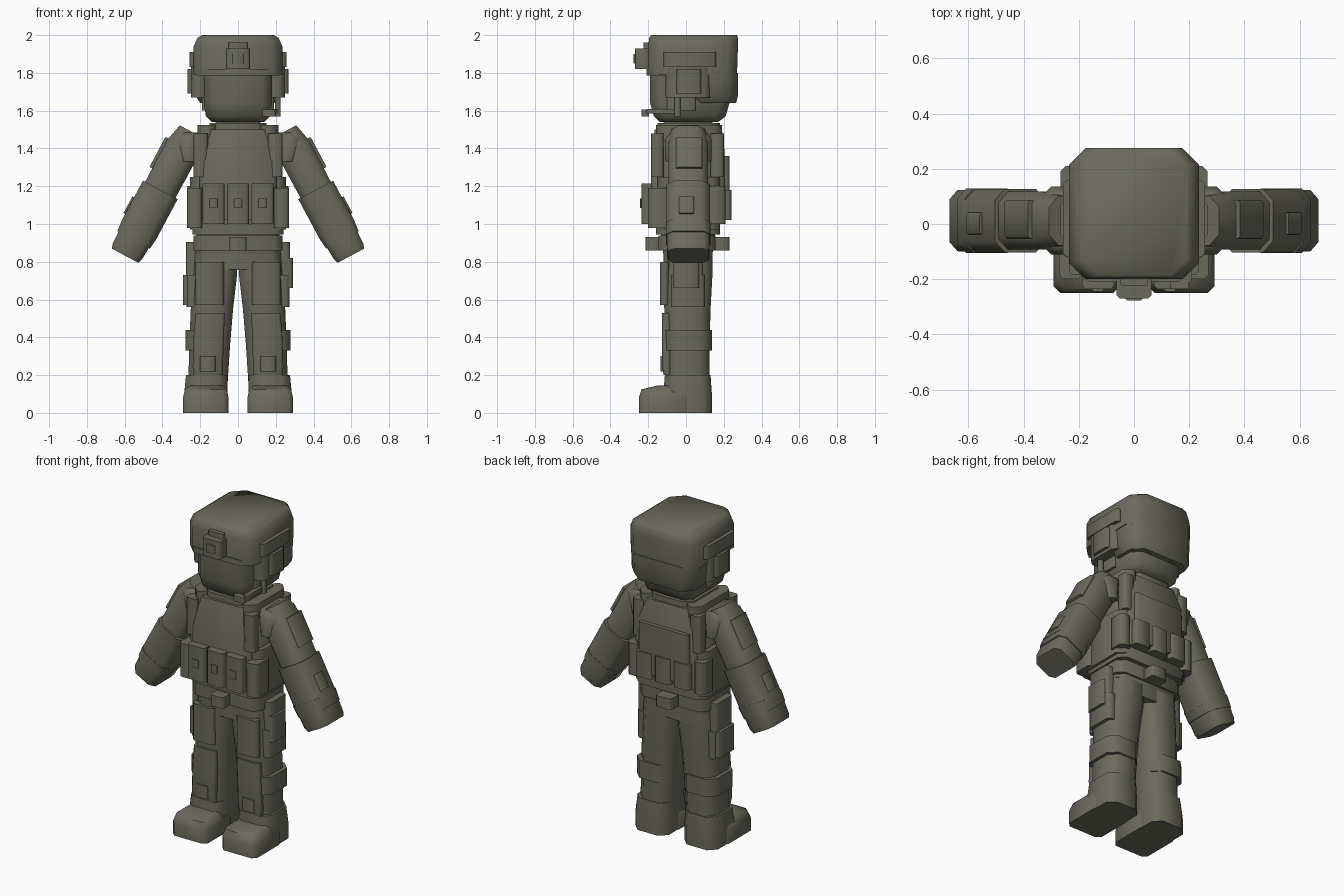
import bpy, math
from mathutils import Matrix, Vector

olive = bpy.data.materials.new("olive grey")
olive.diffuse_color = (0.148, 0.143, 0.110, 1)


def loft(name, rings, mirror=False, matrix=None):
    """Stack chamfered rectangles: each ring is (z, x0, x1, y0, y1, chamfer)."""
    verts, faces = [], []
    for z, x0, x1, y0, y1, c in rings:
        for x, y in ((x0 + c, y0), (x1 - c, y0), (x1, y0 + c), (x1, y1 - c),
                     (x1 - c, y1), (x0 + c, y1), (x0, y1 - c), (x0, y0 + c)):
            v = Vector((x, y, z))
            verts.append(matrix @ v if matrix else v)
    n = len(rings)
    for k in range(n - 1):
        for i in range(8):
            j = (i + 1) % 8
            faces.append((k * 8 + i, k * 8 + j, k * 8 + 8 + j, k * 8 + 8 + i))
    faces.append(tuple(range(7, -1, -1)))
    faces.append(tuple((n - 1) * 8 + i for i in range(8)))
    mesh = bpy.data.meshes.new(name)
    mesh.from_pydata(verts, [], faces)
    mesh.materials.append(olive)
    obj = bpy.data.objects.new(name, mesh)
    bpy.context.collection.objects.link(obj)
    if mirror:
        obj.modifiers.new("mirror", 'MIRROR').use_bisect_axis[0] = False
    bpy.ops.object.select_all(action='DESELECT')
    obj.select_set(True)
    bpy.context.view_layer.objects.active = obj
    bpy.ops.object.shade_smooth_by_angle(angle=math.radians(50))
    return obj


def block(name, x0, x1, y0, y1, z0, z1, c=0.006, mirror=False, matrix=None):
    return loft(name, [(z0, x0, x1, y0, y1, c), (z1, x0, x1, y0, y1, c)], mirror, matrix)


# Head and helmet
loft("head", [(1.54, -.14, .14, -.14, .17, .04), (1.57, -.17, .17, -.17, .21, .05),
              (1.64, -.18, .18, -.19, .23, .05), (1.82, -.18, .18, -.19, .23, .05)])
block("neck", -.12, .12, -.12, .14, 1.48, 1.56, .04)
loft("helmet_crown", [(1.79, -.235, .235, -.20, .27, .06), (1.94, -.235, .235, -.20, .275, .06),
                      (1.985, -.215, .215, -.195, .275, .06), (2.0, -.19, .19, -.185, .27, .06)])
loft("helmet_back", [(1.64, -.20, .20, .04, .265, .06), (1.68, -.225, .225, .02, .275, .06),
                     (1.80, -.23, .23, 0, .275, .06)])
block("helmet_brim", -.22, .22, -.21, .1, 1.785, 1.82, .06)
block("goggle_mount", -.063, .063, -.27, -.19, 1.82, 1.93, .012)
block("goggle_mount_top", -.05, .05, -.225, -.19, 1.92, 1.96)
block("goggle_mount_lens", -.03, .03, -.277, -.26, 1.85, 1.90)
block("ear_cup", .16, .25, -.11, .13, 1.67, 1.87, .03, True)
block("ear_plate", .23, .267, -.05, .08, 1.69, 1.82, .012, True)
block("helmet_rail", .22, .258, -.12, .16, 1.83, 1.91, .015, True)
block("chin_strap", .16, .19, -.10, .05, 1.60, 1.70, .006, True)
block("microphone_stem", .195, .225, -.06, -.03, 1.57, 1.70)
block("microphone_boom", .18, .21, -.21, -.03, 1.585, 1.61)
block("microphone_tip", .13, .20, -.235, -.195, 1.57, 1.605)

# Torso and plate carrier
loft("torso", [(.84, -.22, .22, -.12, .14, .04), (1.0, -.22, .22, -.14, .16, .04),
               (1.40, -.23, .23, -.14, .16, .05), (1.49, -.19, .19, -.11, .13, .05)])
block("collar", -.15, .15, -.15, .18, 1.48, 1.535, .05)
loft("chest_plate", [(1.02, -.21, .21, -.185, -.1, .02), (1.34, -.20, .20, -.185, -.1, .02),
                     (1.50, -.15, .15, -.165, -.1, .02)])
loft("back_plate", [(1.02, -.21, .21, .1, .205, .02), (1.38, -.20, .20, .1, .205, .02),
                    (1.50, -.15, .15, .1, .19, .02)])
block("back_pack_panel", -.17, .17, .19, .23, 1.05, 1.36, .012)
block("cummerbund", -.255, .255, -.15, .18, .97, 1.25, .04)
block("vest_hem", -.24, .24, -.16, .18, .945, 1.0, .04)
block("shoulder_strap", .11, .215, -.16, .19, 1.44, 1.525, .04, True)
block("strap_front", .16, .235, -.185, -.12, 1.25, 1.48, .012, True)
block("strap_back", .16, .235, .13, .20, 1.25, 1.48, .012, True)
for i in range(3):
    x = (i - 1) * .13
    block("magazine_pouch", x - .058, x + .058, -.235, -.17, 1.0, 1.215, .012)
    block("pouch_clasp", x - .022, x + .022, -.244, -.23, 1.085, 1.135)
    block("back_pouch", x - .055, x + .055, .18, .24, 1.02, 1.18, .012)
block("side_pouch", .19, .27, -.20, -.07, .98, 1.19, .015, True)
block("rear_side_pouch", .19, .267, .10, .21, 1.0, 1.20, .02, True)

# Belt and its pouches
block("belt", -.235, .235, -.145, .155, .86, .94, .04)
block("belt_buckle", -.045, .045, -.215, -.13, .86, .93, .012)
block("rear_belt_pouch", -.055, .055, .14, .23, .86, .93, .012)
block("belt_pouch", .20, .275, -.07, .09, .73, .905, .012, True)
block("holster", .21, .29, -.07, .07, .66, .82, .012)
block("thigh_pouch", -.292, -.21, -.07, .09, .57, .73, .012)

# Arms, built upright and then swung outward
direction = Vector((.47, 0, -.88)).normalized()
swing = Matrix.Translation((.27, .012, 1.445)) @ Matrix.Rotation(math.atan2(.47, .88), 4, 'Y').inverted()


def sleeve(name, d0, d1, w0, w1, y, c):
    loft(name, [(-d1, -w1, w1, -y, y, c), (-d0, -w0, w0, -y, y, c)], True, swing)


loft("upper_arm", [(-.40, -.09, .09, -.105, .105, .04), (-.05, -.093, .093, -.105, .105, .04),
                   (.05, -.06, .07, -.09, .09, .04)], True, swing)
sleeve("forearm", .30, .55, .104, .104, .115, .04)
sleeve("glove_cuff", .53, .60, .104, .098, .117, .035)
loft("hand", [(-.695, -.08, .08, -.108, .108, .03), (-.67, -.088, .088, -.112, .112, .03),
              (-.58, -.092, .092, -.112, .112, .03)], True, swing)
block("shoulder_patch", .08, .108, -.065, .075, -.22, -.04, .01, True, swing)
block("sleeve_tab", .098, .114, -.05, .03, -.50, -.40, .006, True, swing)
loft("shoulder_cap", [(1.33, .20, .31, -.11, .135, .04), (1.45, .19, .34, -.11, .135, .04),
                      (1.485, .18, .32, -.08, .11, .04)], True)

# Legs
block("hips", -.215, .215, -.12, .14, .76, .90, .04)
loft("leg", [(.08, .06, .265, -.105, .125, .05), (.36, .042, .258, -.105, .125, .05),
             (.55, .026, .25, -.115, .13, .05), (.73, .005, .235, -.12, .14, .05),
             (.86, 0, .225, -.12, .14, .05)], True)
block("thigh_panel", .075, .225, -.138, -.09, .57, .80, .015, True)
block("cargo_pocket", .20, .272, -.08, .10, .56, .73, .015, True)
loft("knee_pad", [(.20, .08, .235, -.118, -.08, .012), (.24, .08, .24, -.126, -.08, .012),
                  (.40, .075, .235, -.126, -.08, .012), (.53, .07, .225, -.126, -.08, .012)], True)
block("knee_plate", .12, .20, -.136, -.10, .22, .30, .01, True)
block("calf_strap", .05, .278, -.112, .137, .33, .44, .05, True)

# Boots
loft("boot_shaft", [(.0, .055, .285, -.12, .137, .045), (.10, .055, .285, -.12, .137, .045),
                    (.20, .055, .275, -.112, .13, .045)], True)
loft("boot_toe", [(.0, .05, .292, -.25, .02, .025), (.08, .05, .292, -.25, .02, .025),
                  (.125, .06, .28, -.235, .02, .03), (.145, .085, .255, -.15, .02, .03)], True)
